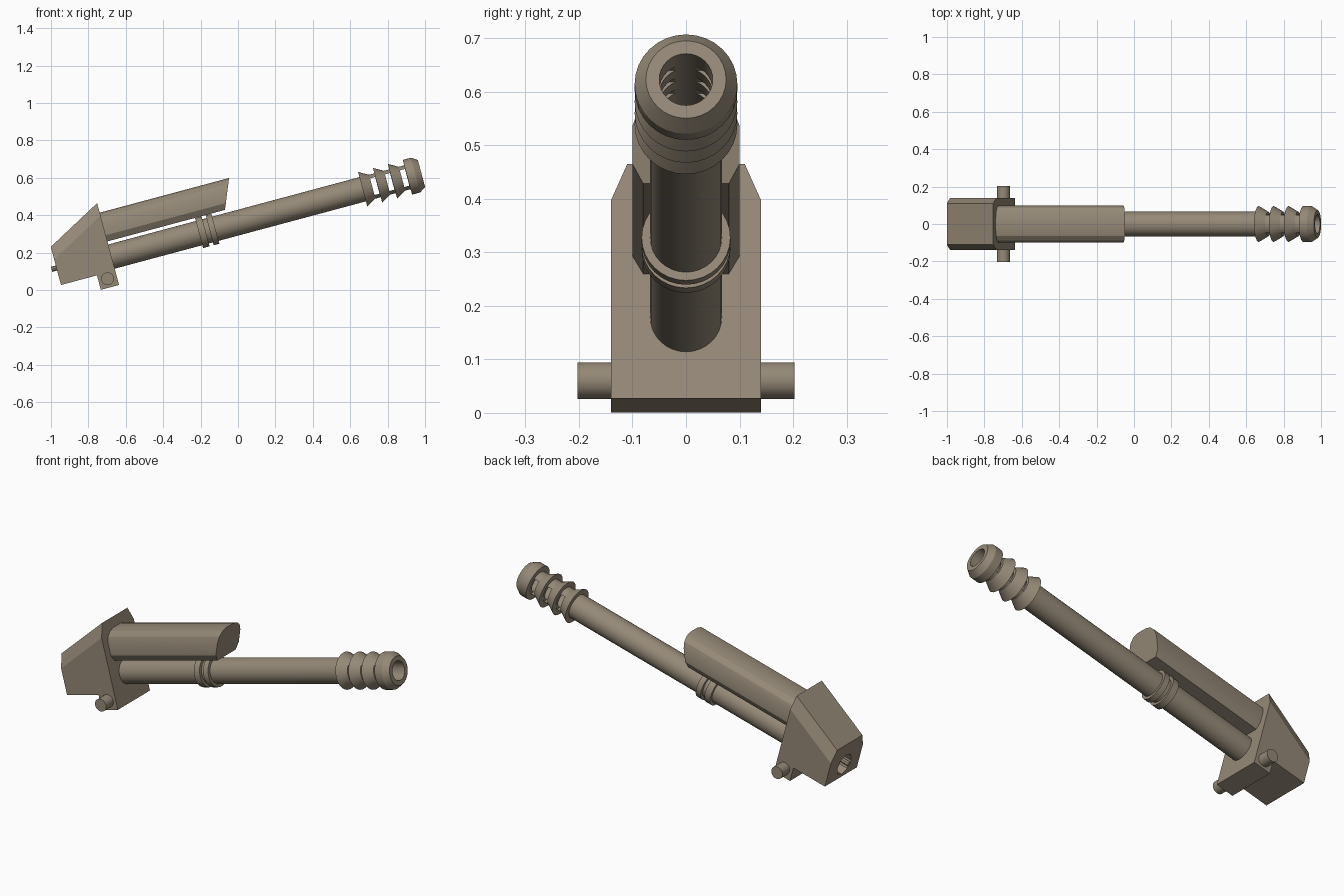
import bpy, bmesh, math
from mathutils import Matrix, Vector

if "Cube" in bpy.data.objects:
    bpy.data.objects.remove(bpy.data.objects["Cube"])

# Everything is modelled along local x (bore axis, muzzle at 0), then tilted up
TILT = Matrix.Translation((0.981, 0, 0.623)) @ Matrix.Rotation(math.radians(-15), 4, 'Y')

mat = bpy.data.materials.new("drab_metal")
mat.diffuse_color = (0.30, 0.25, 0.185, 1)
mat.use_nodes = True
mat.node_tree.nodes["Principled BSDF"].inputs["Base Color"].default_value = mat.diffuse_color


def finish(name, bm, smooth=False, helper=False):
    bmesh.ops.recalc_face_normals(bm, faces=bm.faces)
    me = bpy.data.meshes.new(name)
    bm.to_mesh(me)
    bm.free()
    me.materials.append(mat)
    ob = bpy.data.objects.new(name, me)
    bpy.context.collection.objects.link(ob)
    ob.matrix_world = TILT
    if helper:
        ob.hide_render = True
        ob.hide_viewport = False
        ob.display_type = 'WIRE'
    if smooth:
        bpy.ops.object.select_all(action='DESELECT')
        ob.select_set(True)
        bpy.context.view_layer.objects.active = ob
        bpy.ops.object.shade_smooth_by_angle(angle=math.radians(25))
    return ob


def lathe(name, profile, sides=32, smooth=True, helper=False, offset=0.0):
    """Spin (x, radius) points around the x axis."""
    bm = bmesh.new()
    vs = [bm.verts.new((x, 0, r)) for x, r in profile]
    es = [bm.edges.new(p) for p in zip(vs, vs[1:])]
    bmesh.ops.spin(bm, geom=vs + es, cent=(0, 0, 0), axis=(1, 0, 0),
                   angle=math.tau, steps=sides)
    bmesh.ops.remove_doubles(bm, verts=bm.verts, dist=1e-5)
    bmesh.ops.translate(bm, verts=bm.verts, vec=(0, 0, offset))
    return finish(name, bm, smooth, helper)


def prism(pts, vec):
    bm = bmesh.new()
    f = bm.faces.new([bm.verts.new(p) for p in pts])
    r = bmesh.ops.extrude_face_region(bm, geom=[f], use_keep_orig=True)
    bmesh.ops.translate(bm, vec=vec,
                        verts=[e for e in r['geom'] if isinstance(e, bmesh.types.BMVert)])
    return bm


def cut(ob, cutter):
    m = ob.modifiers.new("cut", 'BOOLEAN')
    m.operation, m.solver, m.object = 'DIFFERENCE', 'EXACT', cutter


# Barrel with bore and flared muzzle brake
PITCH, REAR = 0.0825, 0.078
prof = [(-1.6, 0), (-1.6, 0.05), (0, 0.05), (0, 0.075), (-0.033, 0.096), (-REAR, 0.096)]
for i in range(3):
    x = -REAR - i * PITCH
    prof += [(x, 0.066), (x - 0.03, 0.066), (x - PITCH, 0.096)]
prof += [(-REAR - 3 * PITCH, 0.067), (-1.76, 0.067), (-1.76, 0)]
barrel = lathe("barrel", prof)

# Side vents through the muzzle brake
bm = bmesh.new()
for i in range(3):
    m = Matrix.Translation((-REAR - 0.0155 - i * PITCH, 0, 0)) @ Matrix.Diagonal((0.028, 0.3, 0.092, 1))
    bmesh.ops.create_cube(bm, size=1, matrix=m)
cut(barrel, finish("vent_cutter", bm, helper=True))

# Barrel bands
for i, (a, b) in enumerate([(-1.141, -1.172), (-1.195, -1.231)]):
    lathe(f"barrel_band_{i + 1}", [(a, 0.06), (a, 0.083), (b, 0.083), (b, 0.06)])

# Breech block: side profile, with chamfers along the sloping top
W = 0.14
A, B = Vector((-1.716, 0, 0.296)), Vector((-2.016, 0, 0.134))
side = [A, B, (-2.016, 0, -0.077), (-1.817, 0, -0.077), (-1.817, 0, -0.157), (-1.716, 0, -0.157)]
bm = prism([(p[0], -W, p[2]) for p in side], (0, 2 * W, 0))
d = (A - B).normalized()
up = Vector((-d.z, 0, d.x))
for s in (-1, 1):
    no = (up * 0.03 + Vector((0, s * 0.061, 0))).normalized()
    bmesh.ops.bisect_plane(bm, geom=bm.verts[:] + bm.edges[:] + bm.faces[:],
                           plane_co=A + Vector((0, s * 0.11, 0)), plane_no=no, clear_outer=True)
    bmesh.ops.holes_fill(bm, edges=[e for e in bm.edges if e.is_boundary])
block = finish("breech_block", bm)

# Loading hole in the rear face, with a firing pin
cut(block, lathe("breech_hole_cutter", [(-1.86, 0), (-1.86, 0.06), (-2.1, 0.06), (-2.1, 0)],
                 8, False, True))
lathe("firing_pin", [(-1.85, 0), (-1.85, 0.014), (-2.043, 0.014), (-2.043, 0)], 8, False,
      offset=0.017)

# Trunnion pin
bm = bmesh.new()
bmesh.ops.create_cone(bm, cap_ends=True, segments=24, radius1=0.034, radius2=0.034, depth=0.406,
                      matrix=Matrix.Translation((-1.767, 0, -0.109)) @ Matrix.Rotation(math.pi / 2, 4, 'X'))
finish("trunnion", bm, True)

# Recoil housing above the barrel, front end cut at a slant
half = [(0.08, 0.084), (0.1, 0.118), (0.1, 0.185), (0.088, 0.215), (0.063, 0.235), (0.03, 0.243)]
section = half + [(-y, z) for y, z in reversed(half)]
bm = prism([(-1.74, y, z) for y, z in section], (0.74, 0, 0))
for v in bm.verts:
    if v.co.x > -1.5:
        v.co.x = -1.0 - (0.243 - v.co.z) * 0.41
finish("recoil_housing", bm, True)
